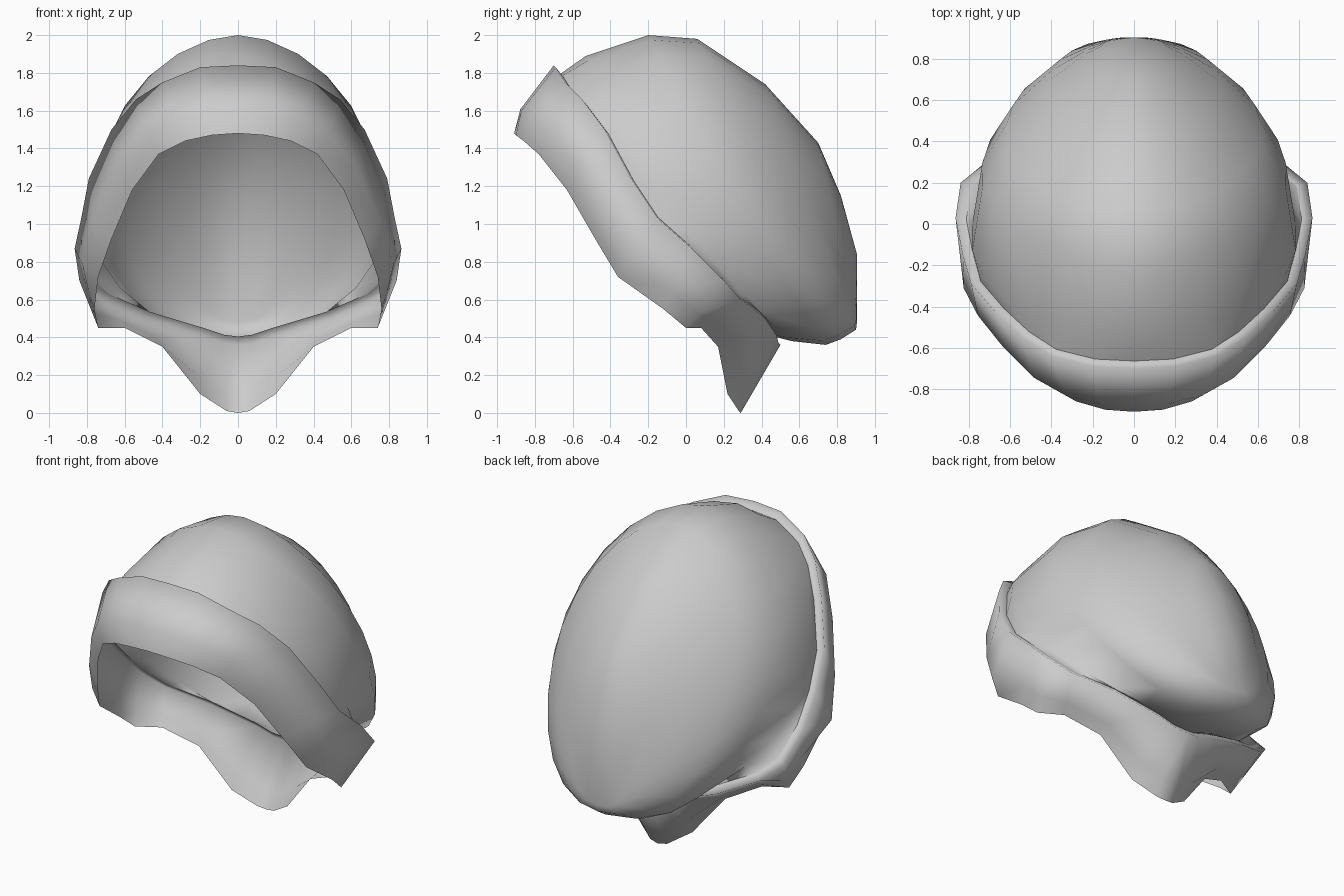
import bpy, bmesh, math
from mathutils import Vector

old = bpy.data.objects.get("Cube")
if old:
    bpy.data.objects.remove(old, do_unlink=True)

GREY = (0.6, 0.6, 0.6, 1)
mat = bpy.data.materials.new("plain grey")
mat.use_nodes = True
mat.diffuse_color = GREY
mat.node_tree.nodes["Principled BSDF"].inputs["Base Color"].default_value = GREY


def loft(name, loops, tip=None):
    """Skin half loops running from crown to chin, then mirror across x."""
    bm = bmesh.new()
    rows = [[bm.verts.new(p) for p in loop] for loop in loops]
    for a, b in zip(rows, rows[1:]):
        for i in range(len(a) - 1):
            bm.faces.new((a[i], b[i], b[i + 1], a[i + 1]))
    if tip:
        end = bm.verts.new(tip)
        for v, w in zip(rows[-1], rows[-1][1:]):
            bm.faces.new((v, end, w))
    bm.normal_update()
    mesh = bpy.data.meshes.new(name)
    bm.to_mesh(mesh)
    bm.free()
    mesh.materials.append(mat)
    mesh.shade_smooth()
    obj = bpy.data.objects.new(name, mesh)
    bpy.context.collection.objects.link(obj)
    mirror = obj.modifiers.new("mirror", "MIRROR")
    mirror.merge_threshold = 0.002


# Front and back edges of the band around the face, crown to chin
front_edge = [Vector(p) for p in (
    (0, -.91, 1.48), (.14, -.9, 1.47), (.28, -.86, 1.44), (.42, -.78, 1.37),
    (.56, -.63, 1.18), (.67, -.48, .92), (.74, -.36, .72), (.76, -.12, .55),
    (.74, 0, .45), (.6, .08, .45), (.4, .17, .35), (.2, .22, .1),
    (.06, .28, .01), (0, .29, 0))]
back_edge = [Vector(p) for p in (
    (0, -.7, 1.84), (.2, -.69, 1.83), (.4, -.64, 1.75), (.54, -.55, 1.66),
    (.67, -.43, 1.5), (.79, -.29, 1.24), (.83, -.15, 1.03), (.865, .03, .87),
    (.84, .2, .7), (.73, .29, .6), (.5, .42, .5), (.2, .48, .41),
    (.08, .49, .37), (0, .5, .36))]
count = len(front_edge) - 1
centre = Vector((0, -.1, 1.1))


def scaled(p, factor):
    return centre + (p - centre) * factor


# The upper band bulges near its front, and its back rim turns in to the cap
middle = [scaled(a.lerp(b, .3), 1.04 + .006 * i if i < 7 else 1)
          for i, (a, b) in enumerate(zip(front_edge, back_edge))]
rim = [scaled(p, .94) for p in back_edge]
loft("face_band", [front_edge, middle, back_edge, rim])


def ring(top, bottom, width, bow, low):
    """Tilted half egg on the centre line; a smaller low is fuller below."""
    top, bottom = Vector((0, *top)), Vector((0, *bottom))
    mid, half = (top + bottom) / 2, (top - bottom) / 2
    forward = Vector((0, -.78, -.62)) * bow
    points = []
    for i in range(count + 1):
        t = math.pi * i / count
        s = math.sin(t) if i < count else 0
        power = 1.1 if i < count / 2 else low
        points.append(mid + half * math.cos(t) + forward * s * s
                      + Vector((width * s ** power, 0, 0)))
    return points


# Cap, from the rim back to a rounded end
cap_rings = [
    ((-.53, 1.89), (.56, .38), .79, .1, 1.2),
    ((-.2, 2), (.74, .36), .74, .04, .9),
    ((.06, 1.98), (.82, .39), .62, 0, .8),
    ((.42, 1.74), (.9, .44), .42, 0, .8),
    ((.7, 1.43), (.905, .48), .25, 0, .8),
    ((.82, 1.15), (.905, .58), .15, 0, .8),
]
loft("cap", [rim] + [ring(*r) for r in cap_rings], (0, .905, .84))
